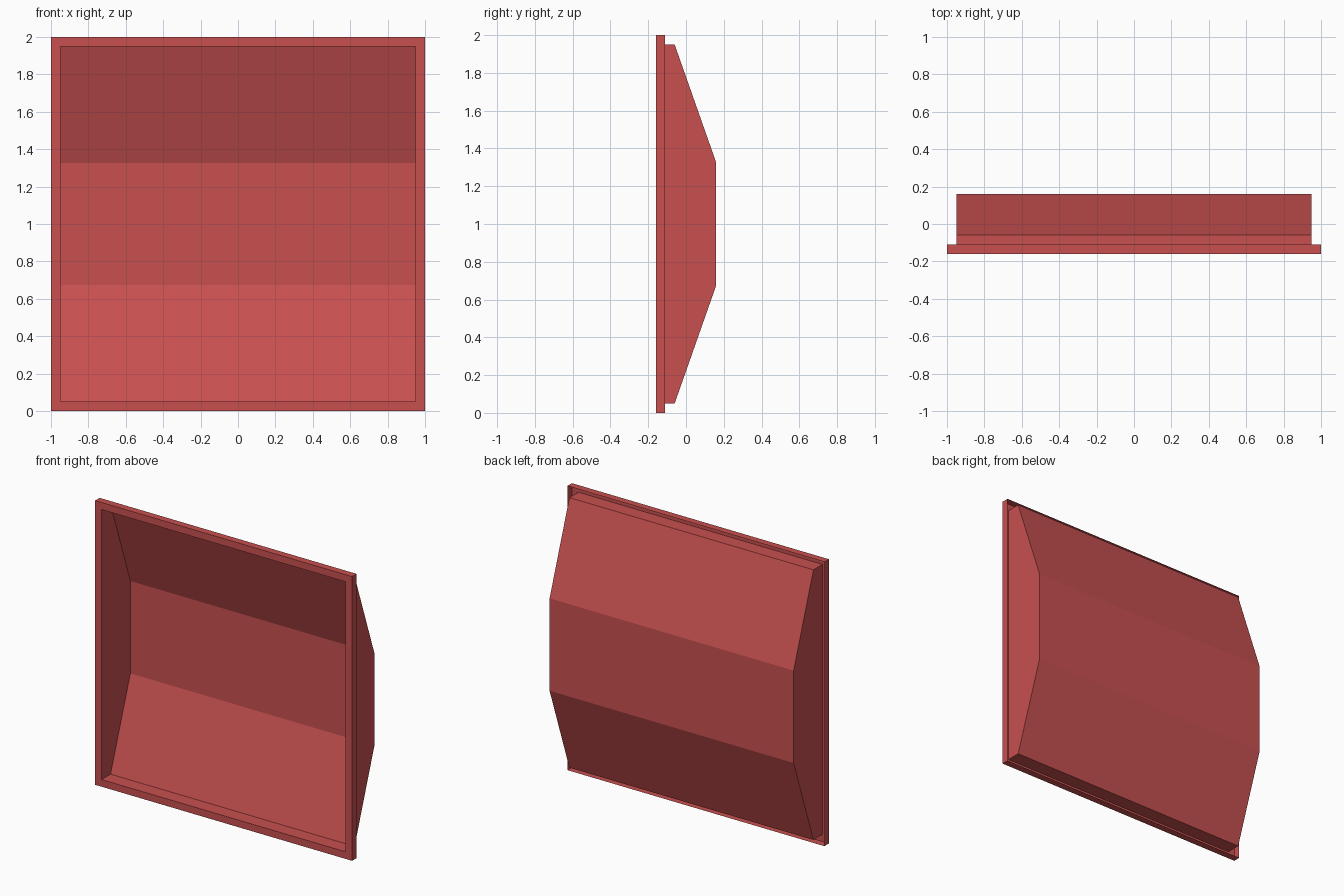
import bpy, bmesh

if "Cube" in bpy.data.objects:
    bpy.data.objects.remove(bpy.data.objects["Cube"])

FRONT, LIP, SHOULDER, BACK = -0.16, -0.11, -0.06, 0.16
HALF, INNER = 1.0, 0.95

mat = bpy.data.materials.new("red_paint")
mat.diffuse_color = (0.58, 0.08, 0.08, 1)
mat.use_nodes = True
mat.node_tree.nodes["Principled BSDF"].inputs["Base Color"].default_value = mat.diffuse_color


def finish(name, bm):
    mesh = bpy.data.meshes.new(name)
    bm.to_mesh(mesh)
    bm.free()
    mesh.materials.append(mat)
    obj = bpy.data.objects.new(name, mesh)
    bpy.context.collection.objects.link(obj)
    return obj


def square_loop(bm, half, y):
    return [bm.verts.new((sx * half, y, 1 + sz * half))
            for sx, sz in ((-1, -1), (1, -1), (1, 1), (-1, 1))]


def bridge(bm, a, b):
    for i in range(4):
        j = (i + 1) % 4
        bm.faces.new((a[i], a[j], b[j], b[i]))


# Front frame: flat border with a thin outer rim, open at the back
bm = bmesh.new()
rim = square_loop(bm, HALF, LIP)
outer = square_loop(bm, HALF, FRONT)
inner = square_loop(bm, INNER, FRONT)
bridge(bm, outer, inner)
bridge(bm, rim, outer)
finish("front_frame", bm)

# Recessed tray: folded sheet swept across the width, with flat end panels
profile = [(FRONT, 0.05), (SHOULDER, 0.05), (BACK, 0.675),
           (BACK, 1.325), (SHOULDER, 1.95), (FRONT, 1.95)]
bm = bmesh.new()
left = [bm.verts.new((-INNER, y, z)) for y, z in profile]
right = [bm.verts.new((INNER, y, z)) for y, z in profile]
for i in range(len(profile) - 1):
    bm.faces.new((left[i], left[i + 1], right[i + 1], right[i]))
bm.faces.new(left[::-1])
bm.faces.new(right)
# Make every panel face outward from the tray interior
for f in bm.faces:
    f.normal_update()
    c = f.calc_center_median()
    c.z -= 1
    if f.normal.dot(c) < 0 and abs(f.normal.y) < 0.99:
        f.normal_flip()
    elif abs(f.normal.y) >= 0.99 and f.normal.y < 0:
        f.normal_flip()
finish("recessed_tray", bm)
